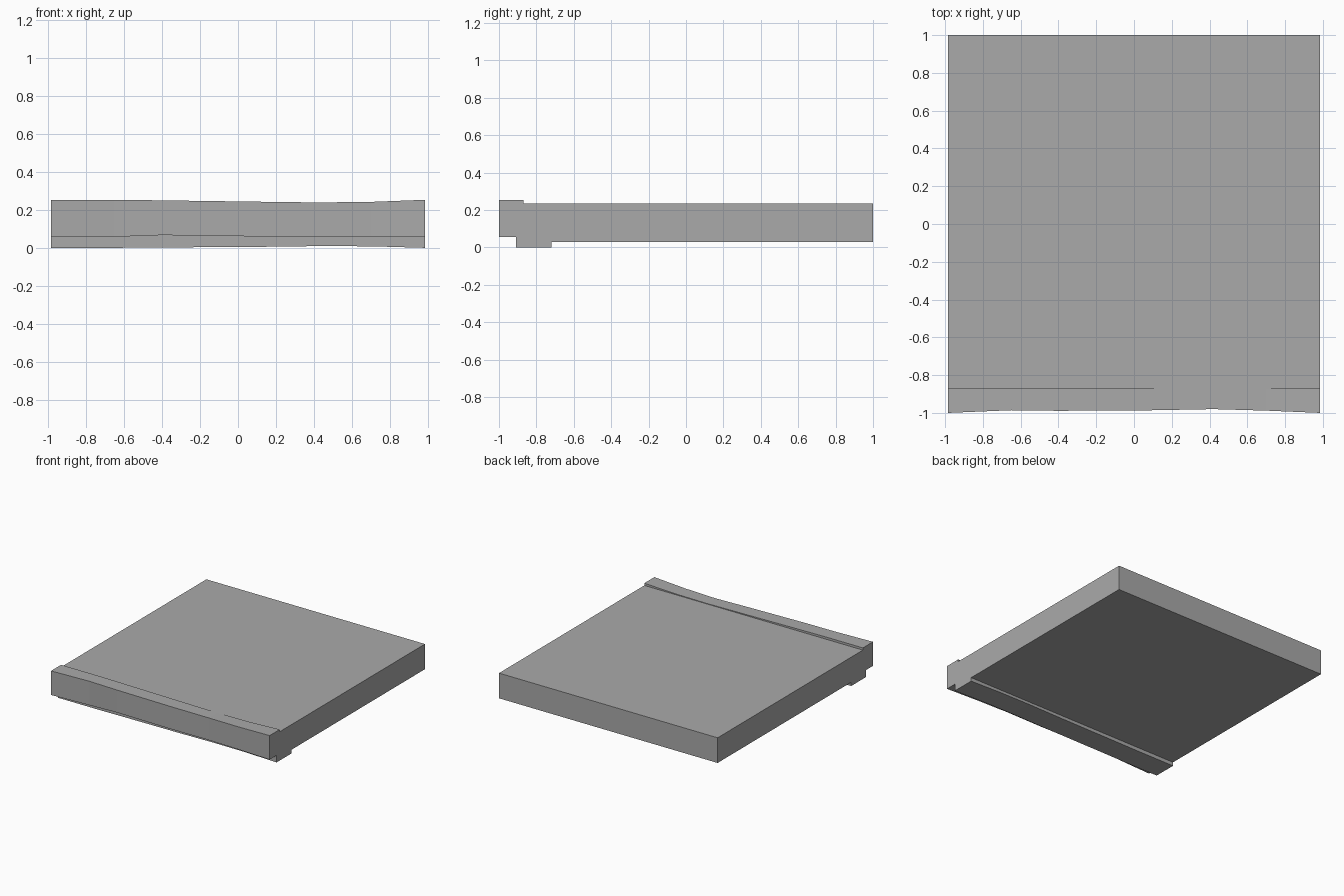
import bpy
import bmesh

cube = bpy.data.objects.get("Cube")
if cube:
    bpy.data.objects.remove(cube, do_unlink=True)

# Stone colour
stone = bpy.data.materials.new("grey_stone")
stone.use_nodes = True
GREY = (0.4, 0.4, 0.4, 1)
stone.diffuse_color = GREY
stone.node_tree.nodes["Principled BSDF"].inputs["Base Color"].default_value = GREY

HALF_WIDTH = 0.985
SLAB_TOP, SLAB_BOTTOM = 0.235, 0.03

# Worn front edge: x, front y, lip top z, ledge z, foot z
STATIONS = [
    (-HALF_WIDTH, -1.0, 0.253, 0.057, 0.0),
    (-0.65, -0.986, 0.253, 0.058, 0.0),
    (-0.4, -0.989, 0.25, 0.067, 0.002),
    (0.1, -0.986, 0.243, 0.06, 0.005),
    (0.42, -0.98, 0.239, 0.058, 0.009),
    (0.7, -0.988, 0.242, 0.058, 0.008),
    (HALF_WIDTH, -1.0, 0.253, 0.057, 0.0),
]


def section(front, lip, ledge, foot):
    """Side outline of the slab with its raised lip, ledge and foot."""
    return [
        (front, ledge), (front, lip), (-0.87, lip), (-0.87, SLAB_TOP),
        (1, SLAB_TOP), (1, SLAB_BOTTOM), (-0.72, SLAB_BOTTOM),
        (-0.72, foot), (-0.91, foot), (-0.91, ledge),
    ]


# Slab lofted across its width through the stations
bm = bmesh.new()
rings = [[bm.verts.new((x, y, z)) for y, z in section(*edge)]
         for x, *edge in STATIONS]
for a, b in zip(rings, rings[1:]):
    for i in range(len(a)):
        j = (i + 1) % len(a)
        bm.faces.new((a[i], a[j], b[j], b[i]))
bm.faces.new(rings[0])
bm.faces.new(rings[-1][::-1])
bmesh.ops.recalc_face_normals(bm, faces=bm.faces)

mesh = bpy.data.meshes.new("step_slab")
bm.to_mesh(mesh)
bm.free()
mesh.materials.append(stone)
slab = bpy.data.objects.new("step_slab", mesh)
bpy.context.collection.objects.link(slab)
